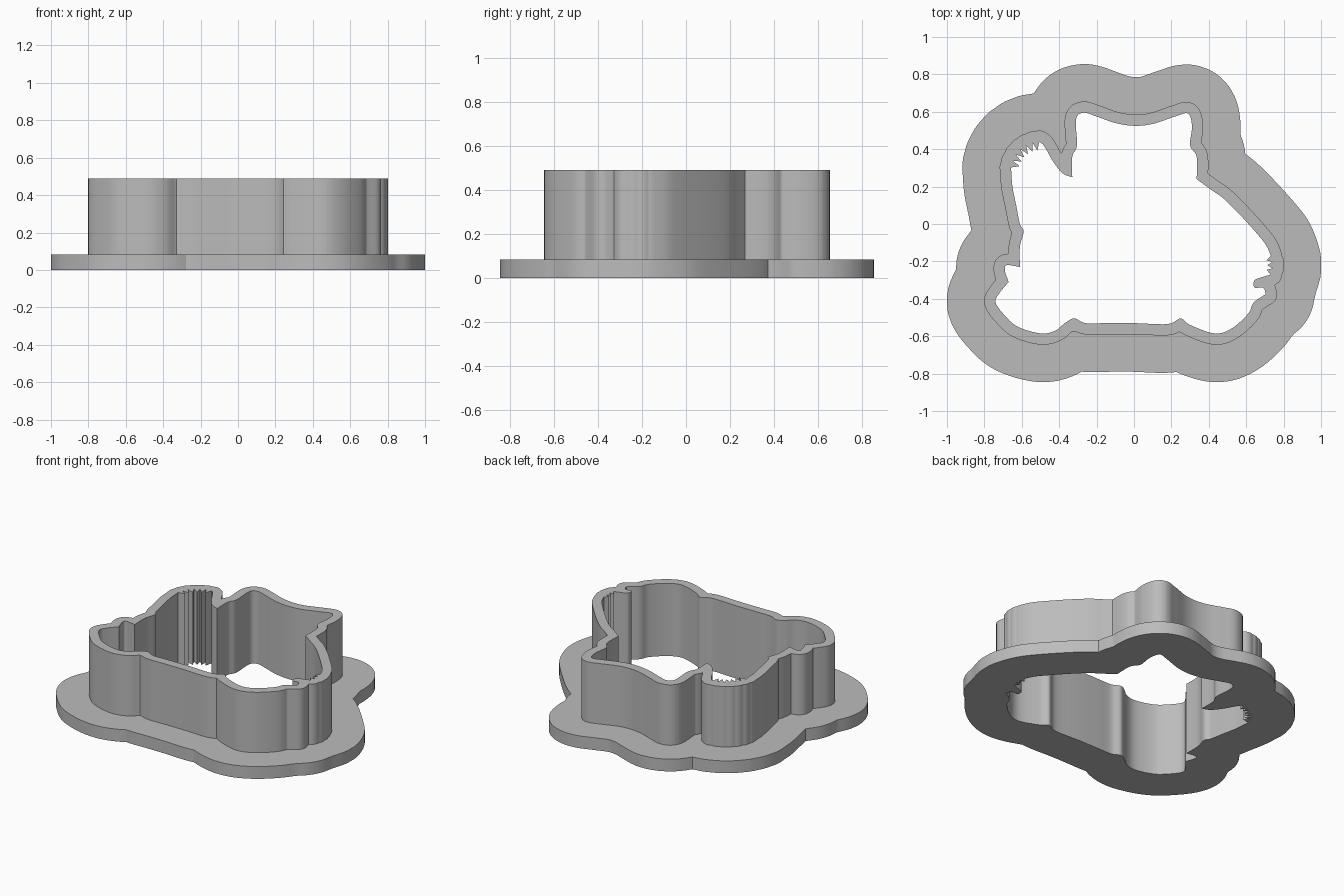
import bpy
import bmesh
import math
from mathutils import Vector, kdtree
from mathutils.geometry import tessellate_polygon

if "Cube" in bpy.data.objects:
    bpy.data.objects.remove(bpy.data.objects["Cube"], do_unlink=True)

FLANGE_TOP, WALL_TOP = .083, .49
WALL_WIDTH, FLANGE_WIDTH = .06, .2

plastic = bpy.data.materials.new("light_grey_plastic")
plastic.use_nodes = True
GREY = (.5, .5, .5, 1)
plastic.diffuse_color = GREY
plastic.node_tree.nodes["Principled BSDF"].inputs["Base Color"].default_value = GREY


def smooth_run(points, steps=6):
    """Smooth path through the points, sharp at both ends; last point left out."""
    pts = [Vector(p) for p in points]
    pts = [pts[0]] + pts + [pts[-1]]
    path = []
    for a, b, c, d in zip(pts, pts[1:], pts[2:], pts[3:]):
        for i in range(steps):
            t = i / steps
            path.append(b + (c - a) * t / 2
                        + (a * 2 - b * 5 + c * 4 - d) * t * t / 2
                        + (b * 3 - a - c * 3 + d) * t ** 3 / 2)
    return path


def teeth(centre, radius, depth, start, end, count):
    """Zigzag of small teeth along an arc."""
    path = []
    for i in range(count * 2 + 1):
        angle = math.radians(start + (end - start) * i / (count * 2))
        r = radius - depth * (i % 2)
        path.append(Vector(centre) + Vector((math.cos(angle), math.sin(angle))) * r)
    return path


def resample(loop, step):
    """Split long edges and drop points that nearly coincide."""
    out = []
    for a, b in zip(loop, loop[1:] + loop[:1]):
        n = max(1, math.ceil((b - a).length / step))
        for i in range(n):
            p = a.lerp(b, i / n)
            if not out or (p - out[-1]).length > step / 4:
                out.append(p)
    return out


def grow(loop, distance):
    """Rounded outward offset of a counter-clockwise loop."""
    tree = kdtree.KDTree(len(loop))
    for i, p in enumerate(loop):
        tree.insert(p.to_3d(), i)
    tree.balance()
    out = []
    for i, p in enumerate(loop):
        before = p - loop[i - 1]
        after = loop[(i + 1) % len(loop)] - p
        first = math.atan2(-before.x, before.y)
        turn = math.atan2(before.cross(after), before.dot(after))
        n = max(1, math.ceil(turn / .12))
        for k in range(n):
            angle = first + turn * (k + .5) / n
            q = p + Vector((math.cos(angle), math.sin(angle))) * distance
            if tree.find(q.to_3d())[2] < distance - .0006:
                continue
            if not out or (q - out[-1]).length > .003:
                out.append(q)
    return out


def build(name, sides, caps):
    """Mesh from upright sides (loop, low, high, outward) and flat ring caps."""
    bm = bmesh.new()
    for loop, low, high, outward in sides:
        bottom = [bm.verts.new((p.x, p.y, low)) for p in loop]
        top = [bm.verts.new((p.x, p.y, high)) for p in loop]
        for i in range(len(loop)):
            j = (i + 1) % len(loop)
            face = [bottom[i], bottom[j], top[j], top[i]]
            bm.faces.new(face if outward else face[::-1])
    for outer, inner, z, up in caps:
        rings = [[p.to_3d() for p in outer], [p.to_3d() for p in inner]]
        verts = [bm.verts.new((p.x, p.y, z)) for ring in rings for p in ring]
        for tri in tessellate_polygon(rings):
            if len(set(tri)) < 3:
                continue
            face = bm.faces.new([verts[i] for i in tri])
            face.normal_update()
            if (face.normal.z > 0) != up:
                face.normal_flip()
    bmesh.ops.remove_doubles(bm, verts=bm.verts[:], dist=.00005)
    mesh = bpy.data.meshes.new(name)
    bm.to_mesh(mesh)
    bm.free()
    mesh.materials.append(plastic)
    obj = bpy.data.objects.new(name, mesh)
    bpy.context.collection.objects.link(obj)
    bpy.ops.object.select_all(action='DESELECT')
    bpy.context.view_layer.objects.active = obj
    obj.select_set(True)
    bpy.ops.object.shade_smooth_by_angle()
    return obj


# Inside edge of the cutter, counter-clockwise, corner to corner
back_edge = [(.335, .24), (.335, .36), (.3, .42), (.31, .52), (.29, .59),
             (.22, .575), (.1, .535), (0, .525), (-.1, .54), (-.2, .575),
             (-.27, .595), (-.31, .56), (-.305, .42), (-.33, .36), (-.33, .25)]
notch_edge = [(-.33, .25), (-.38, .27), (-.43, .33), (-.47, .4), (-.49, .43)]
right_edge = [(-.655, .27), (-.65, .2), (-.63, .1), (-.61, 0), (-.59, -.04),
              (-.61, -.12), (-.61, -.23)]
right_step = [(-.61, -.23), (-.68, -.22), (-.69, -.25), (-.67, -.31)]
front_edge = [(-.67, -.31), (-.72, -.37), (-.74, -.42), (-.69, -.49),
              (-.62, -.55), (-.5, -.585), (-.42, -.57), (-.37, -.53),
              (-.32, -.505), (-.26, -.53), (-.15, -.53), (0, -.53),
              (.18, -.535), (.25, -.505), (.3, -.54), (.43, -.585),
              (.52, -.56), (.61, -.48), (.64, -.42), (.705, -.375)]
left_step = [(.705, -.375), (.69, -.34), (.645, -.34), (.645, -.3), (.7, -.28)]
left_edge = [(.72, -.14), (.69, -.09), (.58, .035), (.48, .135), (.41, .185),
             (.335, .24)]

inside = (smooth_run(back_edge) + smooth_run(notch_edge)
          + teeth((-.5, .28), .16, .045, 92, 172, 6)
          + smooth_run(right_edge) + smooth_run(right_step)
          + smooth_run(front_edge) + smooth_run(left_step)
          + teeth((.62, -.22), .122, .03, -24, 24, 3)
          + smooth_run(left_edge))
inside = resample(inside, .012)
wall_outline = grow(inside, WALL_WIDTH)
flange_outline = grow(inside, WALL_WIDTH + FLANGE_WIDTH)

# Wide base flange
build("base_flange",
      [(flange_outline, 0, FLANGE_TOP, True), (inside, 0, FLANGE_TOP, False)],
      [(flange_outline, wall_outline, FLANGE_TOP, True),
       (flange_outline, inside, 0, False)])

# Upright cutting wall
build("cutting_wall",
      [(wall_outline, FLANGE_TOP, WALL_TOP, True),
       (inside, FLANGE_TOP, WALL_TOP, False)],
      [(wall_outline, inside, WALL_TOP, True)])
